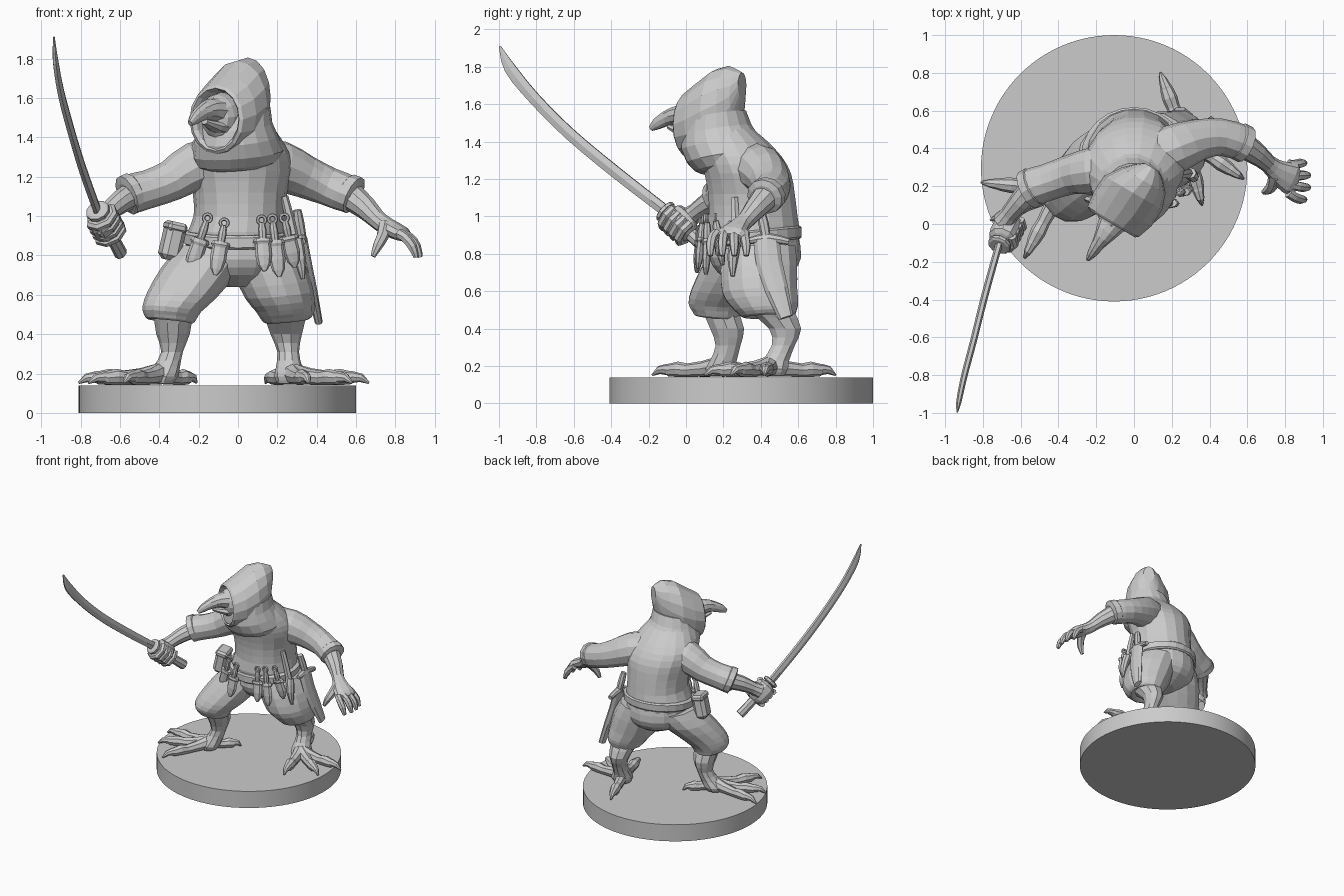
import bpy, bmesh, math
from mathutils import Vector as V

X, Y, Z = V((1, 0, 0)), V((0, 1, 0)), V((0, 0, 1))


def refine(rows, n):
    """Catmull-Rom subdivision of (x, y, z, ra, rb) rows."""
    if n < 2:
        return rows
    out = []
    for i in range(len(rows) - 1):
        p0, p1, p2 = rows[max(i - 1, 0)], rows[i], rows[i + 1]
        p3 = rows[min(i + 2, len(rows) - 1)]
        for k in range(n):
            t = k / n
            out.append([0.5 * (2 * b + (c - a) * t + (2 * a - 5 * b + 4 * c - d) * t * t
                               + (3 * b - a - 3 * c + d) * t ** 3)
                        for a, b, c, d in zip(p0, p1, p2, p3)])
    return out + [rows[-1]]


def loft(name, rows, seg=12, ref=Z, axis=None, sub=2, phase=0.0):
    """Skin elliptical rings along a path; rows are (x, y, z, r[, rb])."""
    rows = refine([list(r) if len(r) == 5 else list(r) + [r[3]] for r in rows], sub)
    bm = bmesh.new()
    rings = []
    for i, r in enumerate(rows):
        c = V(r[:3])
        a, b = rows[max(i - 1, 0)], rows[min(i + 1, len(rows) - 1)]
        t = (V(axis) if axis else V(b[:3]) - V(a[:3])).normalized()
        s = t.cross(ref).normalized()
        u = s.cross(t)
        rings.append([bm.verts.new(c + s * (max(r[3], .002) * math.cos(w)) + u * (max(r[4], .002) * math.sin(w)))
                      for w in (2 * math.pi * k / seg + phase for k in range(seg))])
    for p, q in zip(rings, rings[1:]):
        for k in range(seg):
            j = (k + 1) % seg
            bm.faces.new((p[k], p[j], q[j], q[k]))
    bm.faces.new(rings[0][::-1])
    bm.faces.new(rings[-1])
    bmesh.ops.recalc_face_normals(bm, faces=bm.faces)
    me = bpy.data.meshes.new(name)
    bm.to_mesh(me)
    bm.free()
    ob = bpy.data.objects.new(name, me)
    bpy.context.collection.objects.link(ob)
    return ob


def box(name, loc, size, rot, bevel=0.015):
    bpy.ops.mesh.primitive_cube_add(size=1, location=loc, rotation=rot)
    ob = bpy.context.object
    ob.name, ob.scale = name, size
    bpy.ops.object.transform_apply(location=False, rotation=False)
    m = ob.modifiers.new("bevel", 'BEVEL')
    m.width, m.segments = bevel, 1


# Round base
bpy.ops.mesh.primitive_cylinder_add(vertices=96, radius=0.705, depth=0.14, location=(-0.105, 0.295, 0.07))
bpy.context.object.name = "base"
bpy.ops.object.shade_smooth_by_angle()

# Tunic body, tapering up into the hood
loft("tunic", [(0, .36, .84, .25, .24), (0, .36, .92, .255, .25), (.01, .36, 1.0, .235, .24),
               (.01, .35, 1.12, .24, .235), (.01, .33, 1.23, .265, .235), (0, .29, 1.32, .26, .225),
               (0, .25, 1.4, .215, .19), (0, .22, 1.46, .17, .15), (0, .2, 1.52, .12, .11)], 18, Y, (0, 0, 1))
# Hood drape over the chest and neck
loft("hood_drape", [(0, .23, 1.25, .17, .15), (0, .23, 1.27, .215, .185), (0, .215, 1.32, .235, .215),
                    (-.01, .185, 1.39, .215, .215), (-.01, .165, 1.46, .185, .19), (0, .16, 1.54, .165, .165)],
     18, Y, (-.08, -.15, 1), 1)
# Belt
loft("belt", [(0, .355, .855, .265, .255), (0, .355, .865, .28, .265),
              (0, .355, .915, .28, .265), (0, .355, .925, .26, .255)], 24, Y, (0, -.1, 1), 1)

# Hood: cavity, thick rim, crown with the peak at the back
loft("hood", [(-.06, .1, 1.5, .1, .13), (-.105, .015, 1.495, .125, .145), (-.115, 0, 1.49, .14, .16),
              (-.11, .012, 1.49, .158, .175), (-.06, .08, 1.515, .178, .205), (-.005, .165, 1.56, .178, .228),
              (.05, .23, 1.6, .135, .205), (.08, .275, 1.64, .085, .145), (.095, .3, 1.7, .045, .07)],
     16, Z, (.5, .85, 0), 1)
# Head and hooked beak
loft("head", [(-.03, .15, 1.52, .09, .1), (-.08, .07, 1.51, .11, .12), (-.12, 0, 1.5, .08, .1),
              (-.13, -.02, 1.5, .03, .04)], 12)
loft("upper_beak", [(-.1, .03, 1.53, .085, .075), (-.145, -.04, 1.54, .06, .055), (-.185, -.1, 1.525, .038, .042),
                    (-.222, -.155, 1.495, .026, .032), (-.243, -.187, 1.47, .012, .016)], 10)
loft("lower_beak", [(-.08, .04, 1.45, .075, .045), (-.115, -.02, 1.455, .05, .03), (-.17, -.09, 1.48, .02, .015)], 8)

# Trousers
loft("hips", [(0, .37, .88, .24, .235), (0, .37, .78, .25, .245), (0, .37, .7, .2, .2), (0, .36, .64, .08, .1)],
     16, Y, (0, 0, 1))
loft("right_trouser_leg", [(-.12, .34, .83, .18, .2), (-.2, .28, .72, .19, .2), (-.285, .2, .6, .175, .175),
                           (-.335, .165, .53, .15, .155), (-.345, .165, .49, .135, .135), (-.345, .17, .465, .115, .12),
                           (-.345, .18, .48, .08)], 14, Y, (-.1, -.05, -1))
loft("left_trouser_leg", [(.12, .39, .83, .17, .2), (.165, .39, .72, .185, .21), (.21, .395, .6, .175, .205),
                          (.24, .42, .53, .15, .185), (.25, .435, .49, .135, .16), (.25, .445, .465, .11, .135),
                          (.25, .45, .48, .08)], 14, Y, (.1, .05, -1))
# Scaly shins
loft("right_shin", [(-.33, .18, .5, .1), (-.33, .22, .4, .085, .095), (-.335, .225, .31, .055, .07),
                    (-.365, .2, .23, .07, .075), (-.39, .185, .185, .085, .085), (-.4, .18, .15, .07)], 10, Y, Z)
loft("left_shin", [(.24, .45, .5, .11, .13), (.245, .53, .4, .08, .09), (.255, .52, .31, .055, .065),
                   (.26, .48, .23, .068, .075), (.27, .465, .185, .085, .085), (.27, .46, .15, .07)], 10, Y, Z)


def toe(name, a, tip):
    """Jointed toe ending in a down-curved claw."""
    a, b = V(a), V(tip)
    z = lambda f: a.lerp(b, f)
    prof = [(0, .2, .055), (.25, .185, .042), (.48, .178, .036), (.62, .183, .041), (.76, .178, .034),
            (.79, .182, .03), (.9, .178, .022), (1, .152, .006)]
    loft(name, [(*z(f).xy, h, r) for f, h, r in prof], 8, Z, None, 1)


for side, start, tips in (
        ("right", (-.39, .18, 0), [(-.81, .22), (-.76, .02), (-.58, -.18), (-.21, .34)]),
        ("left", (.27, .45, 0), [(.36, .1), (.58, .24), (.665, .42), (.14, .8)])):
    for i, t in enumerate(tips):
        toe(f"{side}_toe_{i + 1}", start, (*t, 0))

# Sleeves with rolled cuffs
loft("right_sleeve", [(-.08, .3, 1.27, .13), (-.22, .28, 1.25, .125), (-.34, .26, 1.18, .105), (-.46, .22, 1.135, .098),
                      (-.555, .19, 1.11, .1), (-.55, .19, 1.11, .06)], 12)
loft("right_cuff", [(-.52, .2, 1.125, .09), (-.53, .2, 1.12, .105), (-.565, .18, 1.105, .105), (-.57, .175, 1.1, .07)],
     12, Z, (-.8, -.4, -.35), 1)
loft("left_sleeve", [(.08, .34, 1.27, .13), (.22, .4, 1.25, .13), (.34, .445, 1.2, .11), (.46, .46, 1.15, .098),
                     (.57, .43, 1.11, .095), (.56, .43, 1.12, .06)], 12)
loft("left_cuff", [(.54, .445, 1.125, .085), (.55, .44, 1.12, .1), (.59, .42, 1.105, .1), (.6, .415, 1.1, .07)],
     12, Z, (.8, -.35, -.4), 1)

# Forearms and open left hand
loft("right_forearm", [(-.53, .2, 1.11, .068), (-.6, .12, 1.07, .06), (-.66, .05, 1.02, .05), (-.69, .01, .99, .06)], 10)
loft("left_forearm", [(.56, .43, 1.11, .075), (.65, .37, 1.04, .06), (.71, .32, .98, .048), (.76, .28, .945, .062, .045),
                      (.83, .24, .91, .085, .038), (.86, .23, .89, .07, .025)], 10)
for i in range(4):
    y = .155 + .05 * i
    e = .13 + .064 * i
    d = -.02 if i in (0, 3) else 0
    loft(f"left_finger_{i + 1}", [(.82, y + .01, .91, .028), (.87 + d, (y + e) / 2, .89, .026),
                                  (.905 + d, e, .845, .025), (.925 + d, e, .79, .014)], 7, Y)
loft("left_thumb", [(.75, .26, .95, .04), (.735, .21, .9, .032), (.71, .18, .85, .026), (.685, .17, .795, .013)], 7, Y)

# Sword: grip, guard, curved blade
g0, g1 = V((-.595, .13, .81)), V((-.715, -.115, 1.03))
gd = (g1 - g0).normalized()
pt = lambda f: tuple(g0.lerp(g1, f))
loft("sword_grip", [(*pt(0), .032, .038), (*pt(1), .028, .034)], 8, Z, None, 1)
loft("sword_guard", [(*pt(f), r) for f, r in ((.93, .05), (.95, .062), (1, .062), (1.02, .05))], 10, Z, tuple(gd), 1)
loft("sword_blade", [(-.715, -.11, 1.03, .019, .034), (-.79, -.38, 1.24, .019, .036), (-.85, -.62, 1.44, .018, .036),
                     (-.9, -.81, 1.63, .017, .036), (-.927, -.94, 1.79, .014, .036), (-.935, -.995, 1.91, .004, .006)],
     6, Z, None, 3)
# Right fist: palm and fingers curled round the grip
loft("right_fist", [(*pt(f), r, r * 1.1) for f, r in ((.42, .035), (.5, .07), (.68, .08), (.85, .075), (.92, .04))], 10)
for i in range(4):
    c = g0.lerp(g1, .5 + .12 * i)
    s = gd.cross(Z).normalized()
    u = s.cross(gd)
    arc = [c + (s * math.cos(w) + u * math.sin(w)) * .07 for w in (2.2, 3.0, 3.8, 4.6, 5.4)]
    loft(f"right_finger_{i + 1}", [(*p, .024) for p in arc], 7, gd, None, 1)

# Throwing knives with ring pommels hung on the front of the belt
for i, (xt, xb, zt, zb) in enumerate([(-.155, -.25, .99, .7), (-.07, -.115, .965, .7), (.12, .135, .98, .72),
                                      (.175, .21, .985, .69), (.235, .29, .99, .74)]):
    front = lambda x, o: .355 - .27 * math.sqrt(1 - (x / .32) ** 2) - o
    top, bot = V((xt, front(xt, .015), zt)), V((xb, front(xb, .045), zb))
    k = lambda f: tuple(top.lerp(bot, f))
    loft(f"knife_{i + 1}_grip", [(*k(.05), .014), (*k(.2), .022), (*k(.4), .018)], 8, Y)
    loft(f"knife_{i + 1}_sheath", [(*k(.36), .042, .024), (*k(.42), .05, .028), (*k(.47), .04, .022),
                                   (*k(.7), .042, .024), (*k(.88), .032, .018), (*k(1), .01)], 8, Y, None, 1)
    bpy.ops.mesh.primitive_torus_add(major_radius=.02, minor_radius=.009, major_segments=12, minor_segments=6,
                                     location=k(0), rotation=(math.pi / 2, 0, 0))
    bpy.context.object.name = f"knife_{i + 1}_ring"

# Hip pouch with flap
box("pouch", (-.335, .27, .865), (.1, .13, .18), (.05, .22, .25), .025)
box("pouch_flap", (-.318, .27, .945), (.1, .14, .05), (.05, .22, .25))
# Short sword in a curved scabbard on the left hip, plus a slim dagger hilt
loft("scabbard", [(.325, .43, .88, .028, .07), (.35, .445, .75, .027, .07), (.38, .485, .61, .025, .062),
                  (.41, .535, .46, .02, .04)], 8, Y)
loft("scabbard_crossguard", [(.325, .34, .87, .018), (.325, .44, .885, .028), (.325, .55, .865, .018)], 8)
loft("scabbard_hilt", [(.325, .43, .88, .024), (.31, .415, .96, .028), (.3, .4, 1.03, .022)], 8, Y)
loft("dagger_hilt", [(.29, .27, .86, .026), (.265, .265, .98, .024), (.235, .26, 1.1, .02)], 6, Y)
loft("dagger_sheath", [(.295, .27, .88, .035, .03), (.315, .25, .78, .03), (.33, .25, .68, .01)], 8, Y)
